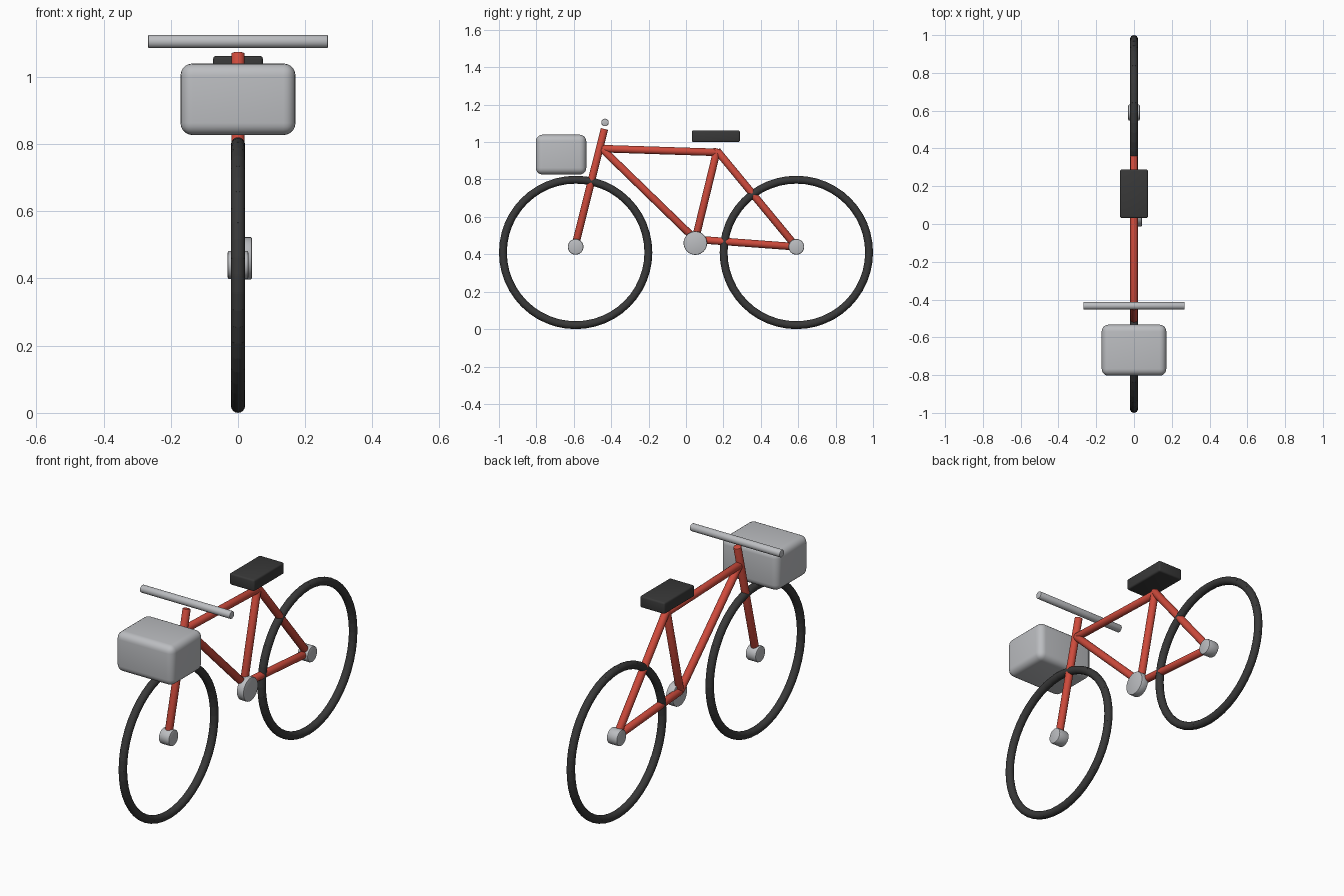
import bpy, bmesh, math
from mathutils import Matrix, Vector

if "Cube" in bpy.data.objects:
    bpy.data.objects.remove(bpy.data.objects["Cube"], do_unlink=True)


def material(name, r, g, b):
    m = bpy.data.materials.new(name)
    m.use_nodes = True
    m.diffuse_color = (r, g, b, 1)
    bsdf = next(n for n in m.node_tree.nodes if n.type == 'BSDF_PRINCIPLED')
    bsdf.inputs["Base Color"].default_value = (r, g, b, 1)
    return m


RED = material("frame_red", 0.62, 0.07, 0.045)
BLACK = material("rubber_black", 0.04, 0.04, 0.04)
SILVER = material("metal_silver", 0.5, 0.51, 0.53)


def finish(bm, name, mat):
    bmesh.ops.recalc_face_normals(bm, faces=bm.faces[:])
    mesh = bpy.data.meshes.new(name)
    bm.to_mesh(mesh)
    bm.free()
    for p in mesh.polygons:
        p.use_smooth = True
    mesh.set_sharp_from_angle(angle=math.radians(35))
    mesh.materials.append(mat)
    obj = bpy.data.objects.new(name, mesh)
    bpy.context.collection.objects.link(obj)
    return obj


def add_cylinder(bm, a, b, radius, sides):
    a, b = Vector(a), Vector(b)
    turn = (b - a).to_track_quat('Z', 'Y').to_matrix().to_4x4()
    bmesh.ops.create_cone(bm, cap_ends=True, segments=sides, radius1=radius, radius2=radius,
                          depth=(b - a).length, matrix=Matrix.Translation((a + b) / 2) @ turn)


def rod(name, a, b, radius, mat, bevel=0.003, sides=24):
    bm = bmesh.new()
    add_cylinder(bm, a, b, radius, sides)
    rims = [e for e in bm.edges if any(len(f.verts) > 4 for f in e.link_faces)]
    bmesh.ops.bevel(bm, geom=rims, offset=bevel, segments=2, profile=0.5, affect='EDGES')
    return finish(bm, name, mat)


def rounded_box(name, centre, size, bevel, segments, mat):
    bm = bmesh.new()
    bmesh.ops.create_cube(bm, size=1, matrix=Matrix.Translation(centre) @ Matrix.Diagonal((*size, 1)))
    bmesh.ops.bevel(bm, geom=bm.edges[:], offset=bevel, segments=segments, profile=0.5, affect='EDGES')
    return finish(bm, name, mat)


def tyre(name, y, z, ring=0.388, tube=0.021, count=48):
    # short overlapping cylinders laid around a circle
    bm = bmesh.new()
    half = 1.1 * math.pi * ring / count
    for i in range(count):
        t = math.tau * (i + 0.5) / count
        mid = Vector((0, y + ring * math.sin(t), z - ring * math.cos(t)))
        along = Vector((0, math.cos(t), math.sin(t))) * half
        add_cylinder(bm, mid - along, mid + along, tube, 16)
    return finish(bm, name, BLACK)


# Wheels and hubs
for side, y in (("front", -0.59), ("rear", 0.59)):
    tyre(side + "_tyre", y, 0.41)
    rod(side + "_hub", (-0.031, y, 0.44), (0.031, y, 0.44), 0.042, SILVER, 0.006, 32)

# Frame tubes between shared joints
head = (0, -0.45, 0.965)
seat_joint = (0, 0.165, 0.945)
crank_joint = (0, 0.05, 0.48)
front_axle = (0, -0.594, 0.44)
rear_axle = (0, 0.59, 0.44)
for name, a, b in (
    ("fork", front_axle, (0, -0.436, 1.07)),
    ("top_tube", head, seat_joint),
    ("down_tube", head, crank_joint),
    ("seat_tube", crank_joint, (0, 0.168, 0.965)),
    ("chain_stay", crank_joint, rear_axle),
    ("seat_stay", (0, 0.165, 0.955), rear_axle),
):
    rod(name, a, b, 0.02, RED)

# Crank disc, offset to the left side
rod("crank_disc", (0, 0.05, 0.46), (0.042, 0.05, 0.46), 0.063, SILVER, 0.005, 32)

# Handlebar, saddle and basket
rod("handlebar", (-0.268, -0.433, 1.105), (0.268, -0.433, 1.105), 0.02, SILVER, 0.004)
rounded_box("saddle", (0, 0.16, 1.031), (0.148, 0.257, 0.062), 0.009, 3, BLACK)
rounded_box("basket", (0, -0.668, 0.933), (0.342, 0.27, 0.213), 0.036, 5, SILVER)
